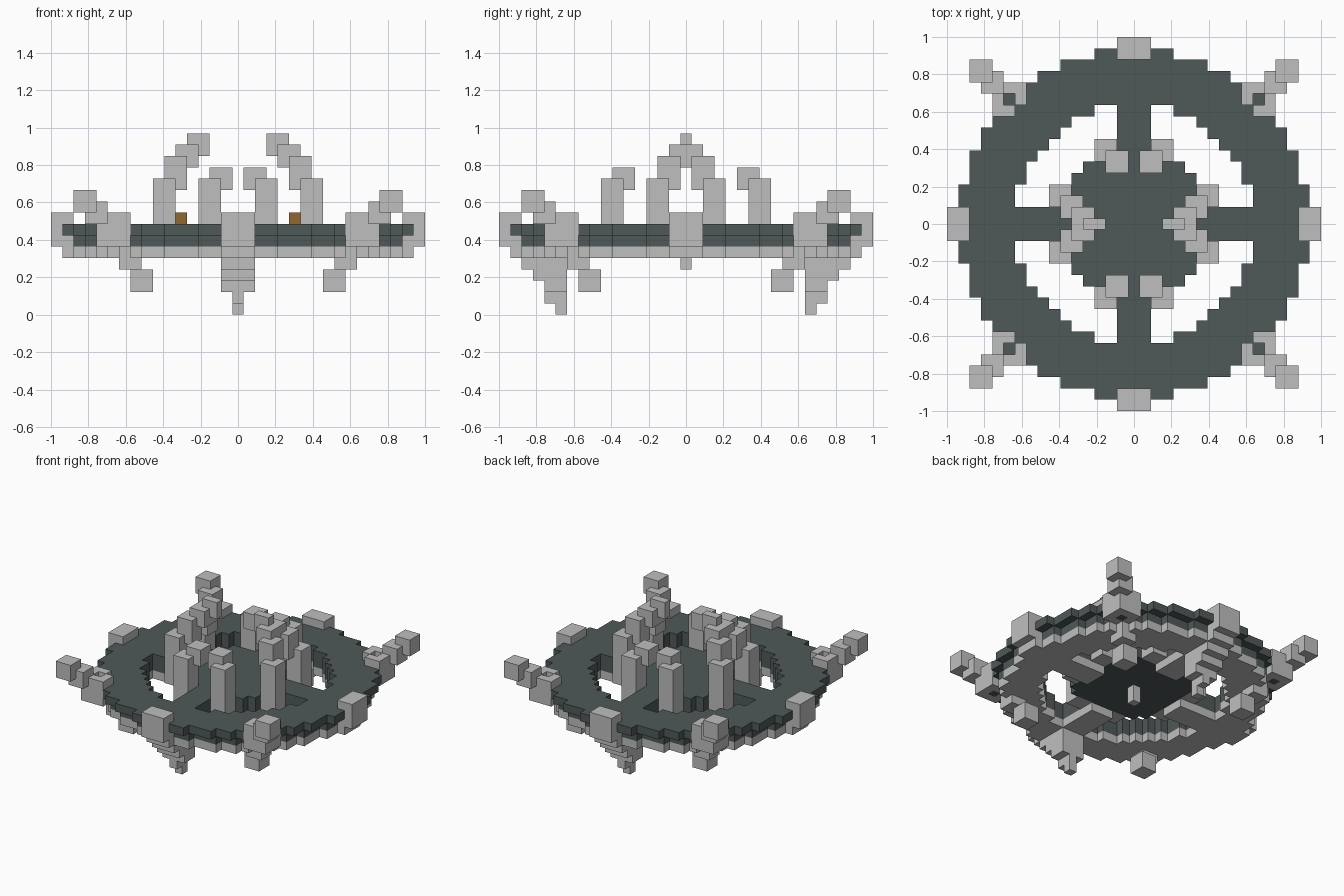
import bpy
import bmesh
from mathutils import Vector

if "Cube" in bpy.data.objects:
    bpy.data.objects.remove(bpy.data.objects["Cube"], do_unlink=True)

U = 2 / 33  # edge of one block
taken = set()


def material(name, rgb):
    m = bpy.data.materials.new(name)
    m.use_nodes = True
    m.diffuse_color = (*rgb, 1)
    m.node_tree.nodes["Principled BSDF"].inputs["Base Color"].default_value = (*rgb, 1)
    return m


stone = material("pale grey", (0.52, 0.52, 0.52))
slate = material("dark slate", (0.08, 0.1, 0.098))
amber = material("amber", (0.28, 0.14, 0.03))


def box(x, y, z):
    """Blocks in inclusive ranges, given as (first, last)."""
    return {(i, j, k) for i in range(x[0], x[1] + 1)
            for j in range(y[0], y[1] + 1) for k in range(z[0], z[1] + 1)}


def disc(outer, inner, k):
    n = range(-16, 17)
    return {(i, j, k) for i in n for j in n if inner ** 2 <= i * i + j * j < outer ** 2}


def mirror(cells):
    return {(a * i, b * j, k) for i, j, k in cells for a in (1, -1) for b in (1, -1)}


def swap(cells):
    return {(j, i, k) for i, j, k in cells}


def build(name, mat, cells):
    """Make one mesh of the outer faces of a group of blocks."""
    cells = cells - taken
    taken.update(cells)
    bm = bmesh.new()
    verts = {}

    def vert(p):
        key = tuple(round(2 * c) for c in p)
        if key not in verts:
            verts[key] = bm.verts.new((p[0] * U, p[1] * U, (p[2] + 0.5) * U))
        return verts[key]

    for c in cells:
        for axis in range(3):
            for s in (1, -1):
                n = [0, 0, 0]
                n[axis] = s
                n = Vector(n)
                if tuple(int(a + b) for a, b in zip(c, n)) in cells:
                    continue
                u = Vector((n.y, n.z, n.x))
                v = n.cross(u)
                mid = Vector(c) + n / 2
                corners = [mid + (a * u + b * v) / 2
                           for a, b in ((-1, -1), (1, -1), (1, 1), (-1, 1))]
                bm.faces.new([vert(p) for p in corners])
    # merge coplanar blocks into large flat faces
    bmesh.ops.dissolve_limit(bm, angle_limit=0.01, verts=bm.verts[:], edges=bm.edges[:])
    mesh = bpy.data.meshes.new(name)
    bm.to_mesh(mesh)
    bm.free()
    mesh.materials.append(mat)
    bpy.context.collection.objects.link(bpy.data.objects.new(name, mesh))


# Blocks gripping the rim at the four cardinal points
pod = box((16, 16), (-1, 1), (6, 8)) | box((15, 15), (-1, 1), (5, 8))
build("rim_pods", stone, mirror(pod | swap(pod)))

# Diagonal clamps with rising arms; a dark core sits in each
core = box((11, 11), (11, 11), (6, 8))
clamp = box((10, 12), (10, 12), (6, 8)) - core - box((10, 10), (10, 10), (6, 8))
build("corner_clamps", stone, mirror(clamp))
build("clamp_cores", slate, mirror(box((11, 11), (11, 11), (6, 7))))
arm = box((12, 13), (12, 13), (8, 9)) | box((13, 14), (13, 14), (9, 10))
build("corner_arms", stone, mirror(arm))

# Tall inward-curving claws at the sides
claw = (box((6, 7), (2, 3), (6, 11)) | box((5, 6), (1, 2), (11, 13))
        | box((4, 5), (0, 1), (13, 14)) | box((3, 4), (0, 0), (14, 15)))
build("side_claws", stone, mirror(claw))

# Shorter paired pillars at front and back
pillar = box((2, 3), (6, 7), (6, 11)) | box((1, 2), (5, 6), (11, 12))
build("front_and_back_pillars", stone, mirror(pillar))

# Glowing strips between the claws
build("amber_strips", amber, mirror(box((5, 5), (0, 1), (8, 8))))

# Stepped landing legs at front and back
leg = (box((0, 1), (11, 14), (4, 4)) | box((0, 1), (11, 13), (3, 3))
       | box((0, 1), (11, 12), (2, 2)) | box((0, 0), (11, 12), (1, 1))
       | box((0, 0), (11, 11), (0, 0)))
build("landing_legs", stone, mirror(leg))

# Small diagonal feet and the centre post
foot = box((9, 10), (9, 10), (4, 4)) | box((8, 9), (8, 9), (2, 3))
build("diagonal_feet", stone, mirror(foot))
build("centre_post", stone, box((0, 0), (0, 0), (4, 5)))

# Pale lower ring and spoke undersides
spoke = box((-1, 1), (6, 10), (5, 7))
spokes = mirror(spoke | swap(spoke))
build("lower_ring", stone, disc(14.5, 10.5, 5) | {c for c in spokes if c[2] == 5})

# Dark deck: stepped ring, hub and spokes
deck = disc(15.5, 10.5, 7) | disc(14.5, 10.5, 6)
hub = disc(6.5, 0, 7) | disc(6.5, 0, 6)
build("deck", slate, deck | hub | {c for c in spokes if c[2] > 5})
